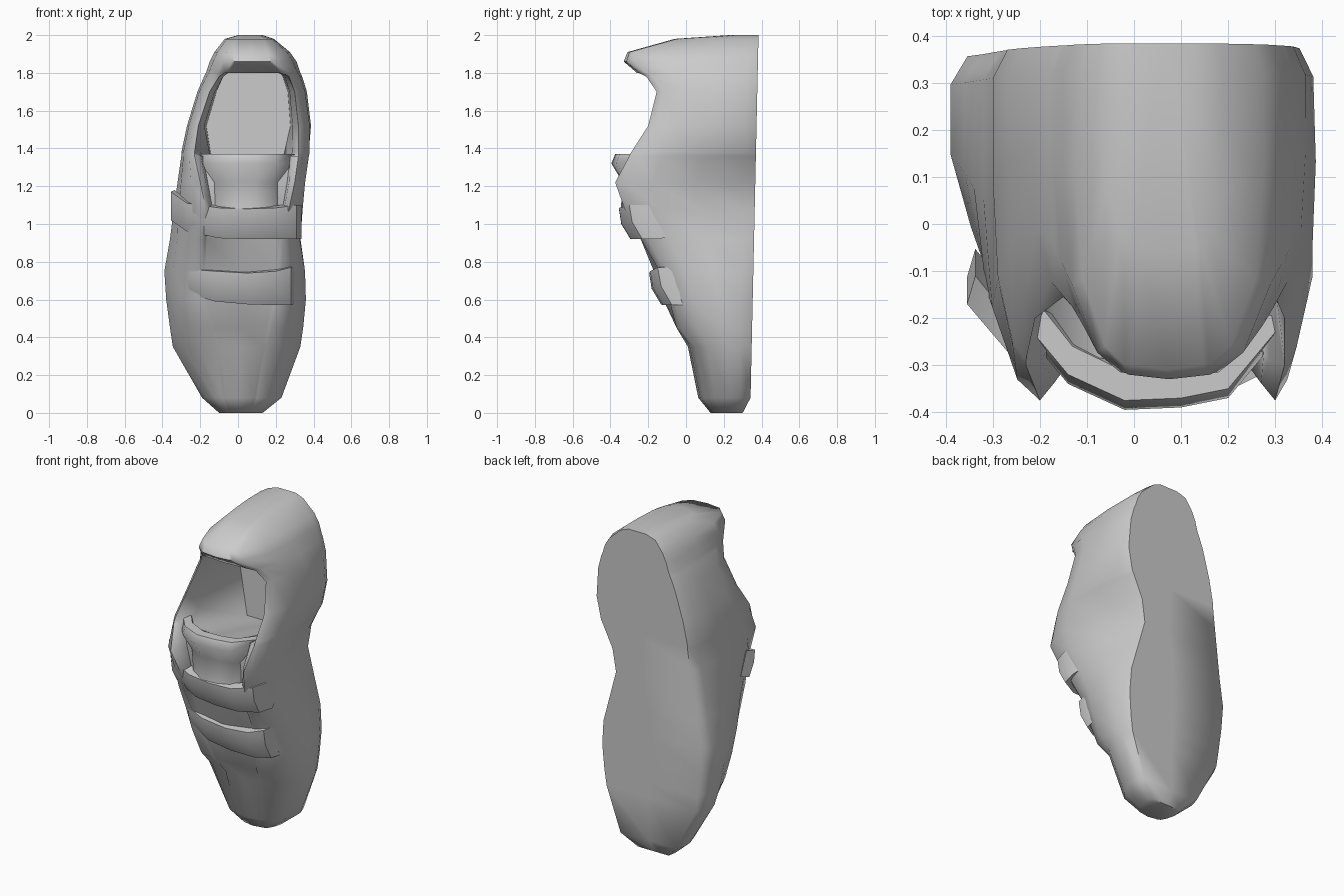
import bpy, bmesh, math

if "Cube" in bpy.data.objects:
    bpy.data.objects.remove(bpy.data.objects["Cube"])


def make(name, verts, faces, angle):
    me = bpy.data.meshes.new(name)
    me.from_pydata(verts, [], faces)
    bm = bmesh.new()
    bm.from_mesh(me)
    bmesh.ops.remove_doubles(bm, verts=bm.verts, dist=0.0005)
    bmesh.ops.recalc_face_normals(bm, faces=bm.faces)
    bm.to_mesh(me)
    bm.free()
    ob = bpy.data.objects.new(name, me)
    bpy.context.collection.objects.link(ob)
    bpy.ops.object.select_all(action='DESELECT')
    ob.select_set(True)
    bpy.context.view_layer.objects.active = ob
    bpy.ops.object.shade_smooth_by_angle(angle=math.radians(angle))
    return ob


def loft(name, rings, angle):
    n = len(rings[0])
    verts = [p for r in rings for p in r]
    faces = [(i * n + j, i * n + (j + 1) % n, (i + 1) * n + (j + 1) % n, (i + 1) * n + j)
             for i in range(len(rings) - 1) for j in range(n)]
    faces += [tuple(range(n)), tuple((len(rings) - 1) * n + j for j in range(n))]
    return make(name, verts, faces, angle)


# Shoe stations: z, left x, right x, rim front y, rim left x, rim right x, floor y
STATIONS = [
    (0.00, -.10, .13, .14, -.05, .07, .14),
    (0.08, -.19, .23, .08, -.08, .10, .075),
    (0.35, -.345, .33, .03, -.12, .15, .02),
    (0.45, -.36, .345, -.05, -.15, .18, -.04),
    (0.60, -.38, .36, -.09, -.20, .22, -.09),
    (0.75, -.39, .36, -.14, -.21, .23, -.14),
    (0.92, -.36, .355, -.24, -.20, .24, -.21),
    (1.08, -.34, .355, -.325, -.17, .27, -.26),
    (1.22, -.32, .365, -.375, -.20, .30, -.27),
    (1.36, -.30, .385, -.30, -.23, .32, -.27),
    (1.38, -.30, .39, -.29, -.23, .32, .26),
    (1.52, -.27, .39, -.20, -.21, .32, .26),
    (1.70, -.215, .365, -.155, -.15, .30, .26),
    (1.78, -.18, .34, -.21, -.10, .27, .26),
    (1.80, -.17, .33, -.25, -.07, .24, -.25),
    (1.86, -.15, .31, -.315, -.03, .18, -.32),
    (1.91, -.125, .275, -.30, -.02, .16, -.30),
    (1.98, -.07, .19, -.05, 0.0, .14, -.05),
    (2.00, 0.0, .13, .24, .04, .10, .24),
]


def section(z, xl, xr, yf, rl, rr, fl):
    yb = .34 + .022 * z - (.04 if z == 0 else 0)
    sole_r = xr - .115 * math.exp(-((z - 1.12) / .25) ** 2)   # arch waist
    cx = (rl + rr) / 2
    open_part = fl > .2 and 1.37 < z < 1.79
    dz = (-.16 if z < 1.4 else .12 if z > 1.75 else 0) if open_part else 0
    h = yb - yf
    shoulder = .76 if z < 1 else .85

    def side(edge, sole, rim):
        w = edge - rim
        inner = rim + (cx - rim) * .12
        deep = rim + (cx - rim) * (.4 if dz else .16)
        return [(cx + (sole - cx) * .91, yb, z),
                (sole, yb - min(.06, h * .3), z),
                (edge * .6 + sole * .4, yf + h * .58, z),
                (rim + w * shoulder, yf + h * .27, z),
                (rim + w * .4, yf + h * .06, z),
                (rim, yf, z),
                (inner, yf + (fl - yf) * .35, z),
                (deep, fl, z + dz)]
    mid = (cx, fl - (0 if open_part else .03 if z > .5 and z < 1.4 else .01), z + dz)
    return [(cx, yb, z)] + side(xr, sole_r, rr) + [mid] + side(xl, xl, rl)[::-1]


loft("shoe_body", [section(*s) for s in STATIONS], 62)


# Straps: each station is x, y, top z, bottom z
def strap(name, pts, slope=.38, t=.06):
    rings = []
    for x, y, zt, zb in pts:
        dy = slope * (zt - zb)
        zm = (zt + zb) / 2
        rings.append([(x, y, zt), (x, y + dy * .4 - .012, zm), (x, y + dy, zb),
                      (x * .95, y + dy + t, zb + .02), (x * .95, y + t, zt + .01)])
    return loft(name, rings, 45)


strap("upper_strap", [(-.355, -.17, 1.17, 1.02), (-.27, -.27, 1.11, .96), (-.10, -.335, 1.085, .925),
                      (.05, -.355, 1.08, .92), (.20, -.355, 1.085, .92), (.31, -.30, 1.10, .92),
                      (.335, -.21, 1.10, .92)])
strap("lower_strap", [(-.33, -.02, .81, .68), (-.26, -.12, .76, .63), (-.12, -.18, .75, .59),
                      (.05, -.195, .74, .575), (.20, -.19, .75, .57), (.28, -.15, .77, .57),
                      (.30, -.07, .77, .57)])

# Arched tongue, dished in the middle and rolled at its top edge
ARCH = [(-.215, -.24), (-.14, -.33), (-.02, -.385), (.10, -.38), (.20, -.36), (.30, -.24)]
TONGUE = [(.04, 1.08, .8), (.05, 1.22, .9), (-.01, 1.32, 1), (.01, 1.37, 1),
          (.07, 1.37, .95), (.11, 1.22, .85), (.11, 1.08, .75)]
loft("tongue", [[(.045 + (x - .045) * k, y + dy, z) for dy, z, k in TONGUE] for x, y in ARCH], 60)
